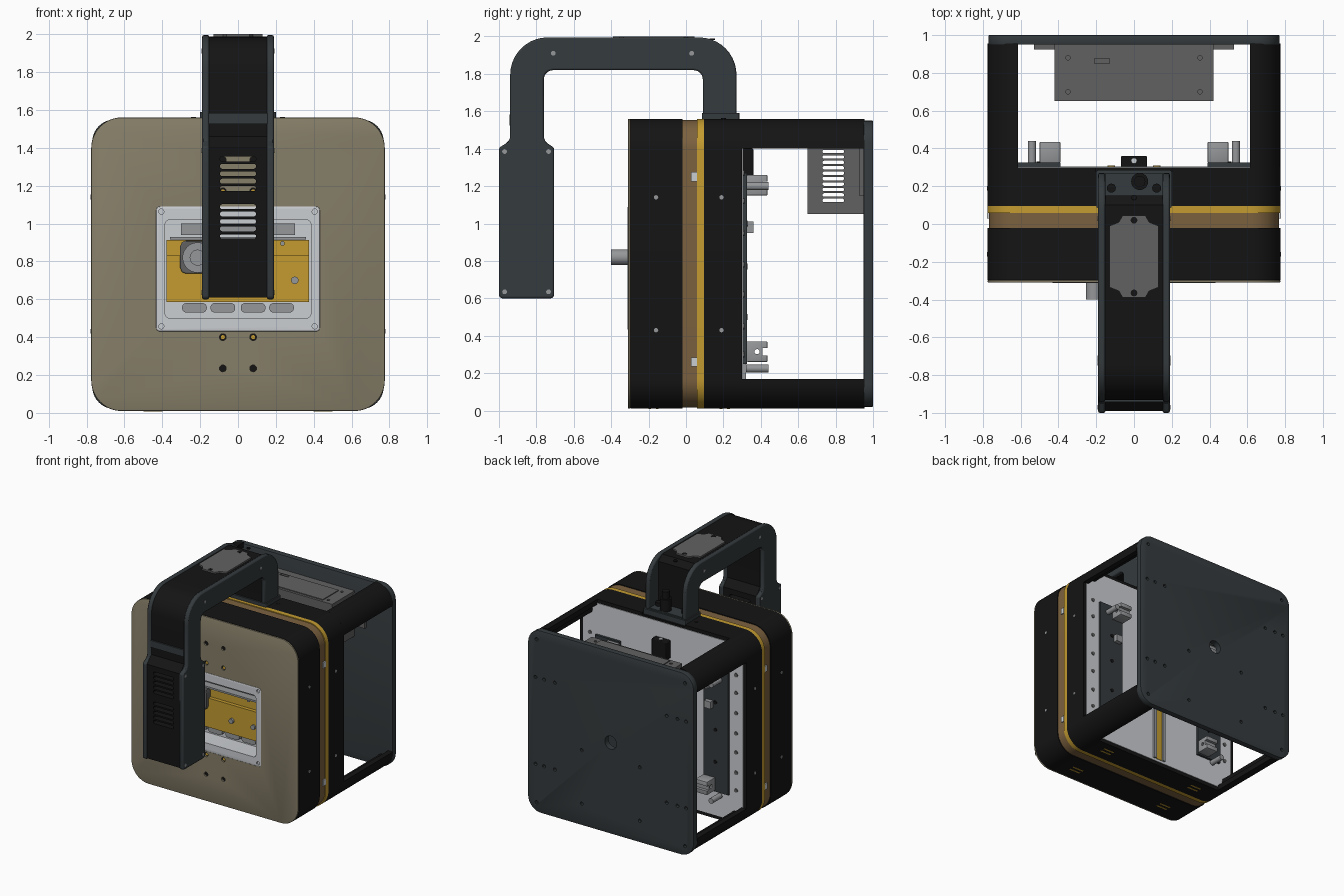
import bpy, bmesh
from math import sin, cos, pi, radians

if "Cube" in bpy.data.objects:
    bpy.data.objects.remove(bpy.data.objects["Cube"])

COL = dict(black=(.007, .007, .007), slate=(.035, .043, .047), tan=(.24, .21, .14), brown=(.2, .12, .05),
           yellow=(.55, .33, .03), grey=(.12, .12, .12), pale=(.6, .62, .65), steel=(.3, .31, .32))
MATS = {}
for k, c in COL.items():
    MATS[k] = bpy.data.materials.new(k)
    MATS[k].diffuse_color = (*c, 1)


def arc(u, v, r, a0, a1, n=10):
    return [(u + r * cos(radians(a0 + (a1 - a0) * i / n)), v + r * sin(radians(a0 + (a1 - a0) * i / n)))
            for i in range(n + 1)]


def rect(u0, u1, v0, v1, r=0, n=8):
    if r == 0:
        return [(u0, v0), (u1, v0), (u1, v1), (u0, v1)]
    return (arc(u1 - r, v1 - r, r, 0, 90, n) + arc(u0 + r, v1 - r, r, 90, 180, n)
            + arc(u0 + r, v0 + r, r, 180, 270, n) + arc(u1 - r, v0 + r, r, 270, 360, n))


def circ(u, v, r, n=20):
    return arc(u, v, r, 0, 360 * (n - 1) / n, n - 1)


def part(name, mat, axis, *prisms, bevel=0):
    """Object made of profiles (points, start, end) extruded along an axis."""
    put = {'x': lambda u, v, w: (w, u, v), 'y': lambda u, v, w: (u, w, v), 'z': lambda u, v, w: (u, v, w)}[axis]
    bm = bmesh.new()
    for pts, a, b in prisms:
        lo = [bm.verts.new(put(u, v, a)) for u, v in pts]
        hi = [bm.verts.new(put(u, v, b)) for u, v in pts]
        bm.faces.new(lo)
        bm.faces.new(hi)
        for i in range(len(pts)):
            j = (i + 1) % len(pts)
            bm.faces.new((lo[i], lo[j], hi[j], hi[i]))
    bmesh.ops.recalc_face_normals(bm, faces=bm.faces)
    me = bpy.data.meshes.new(name)
    bm.to_mesh(me)
    bm.free()
    ob = bpy.data.objects.new(name, me)
    bpy.context.collection.objects.link(ob)
    if mat:
        me.materials.append(MATS[mat])
    if bevel:
        m = ob.modifiers.new('bevel', 'BEVEL')
        m.width, m.segments, m.limit_method, m.angle_limit = bevel, 2, 'ANGLE', radians(50)
    return ob


def cut(ob, axis, *prisms):
    tool = part('cutter', None, axis, *prisms)
    m = ob.modifiers.new('cut', 'BOOLEAN')
    m.operation, m.object, m.solver = 'DIFFERENCE', tool, 'EXACT'
    bpy.context.view_layer.update()
    me = bpy.data.meshes.new_from_object(ob.evaluated_get(bpy.context.evaluated_depsgraph_get()))
    ob.modifiers.clear()
    ob.data = me
    bpy.data.objects.remove(tool)


S = (-1, 1)
body = rect(-.775, .775, .01, 1.56, .16, 12)
slim = rect(-.768, .768, .017, 1.553, .155, 12)
window = rect(-.432, .432, .43, 1.09, .02, 4)

# main body: stacked rounded layers
front_holes = [(circ(s * .08, z, .018, 16), -.4, -.27) for s in S for z in (.235, .4, 1.17, 1.335)]
plate = part('front_plate', 'tan', 'y', (body, -.31, -.297), bevel=.005)
cut(plate, 'y', (window, -.4, -.2), *front_holes)
shell = part('front_shell', 'black', 'y', (body, -.297, -.02))
cut(shell, 'y', (window, -.4, -.12))
part('brown_band', 'brown', 'y', (slim, -.02, .06))
part('yellow_band', 'yellow', 'y', (body, .058, .095))
rear = part('rear_shell', 'black', 'y', (body, .095, .3))
cut(rear, 'z', (rect(-.2, .2, .1, .4), 1.545, 1.7))
part('front_inserts', 'yellow', 'y', *[(circ(s * .08, z, .011, 12), -.3, -.299) for s in S for z in (.4, 1.17)])
part('band_latches', 'pale', 'x', *[(rect(.028, .058, z, z + .05), s * .74, s * .777) for s in S for z in (.235, 1.225)])
part('side_screws', 'steel', 'x', *[(circ(y, z, .012, 12), s * .77, s * .778)
                                    for s in S for y in (-.16, .19) for z in (.43, 1.14)])
part('bottom_vents', 'yellow', 'z', *[(rect(x, x + .1, y, y + .014), .008, .02)
                                      for x in (.4, -.5) for y in (-.2, -.16, .18, .22)])

# front window: tray, yellow mechanism, lens
tray = part('window_tray', 'pale', 'y', (window, -.312, -.12), bevel=.004)
cut(tray, 'y', (rect(-.385, .385, .5, 1.02, .025, 4), -.4, -.15),
    *[(circ(s * .405, z, .014, 12), -.4, -.3) for s in S for z in (.457, 1.063)])
part('tray_step', 'steel', 'y', (rect(-.3, .3, .94, 1.0), -.155, -.18), (rect(-.36, .36, .915, .93), -.155, -.23))
mech = part('mechanism_plate', 'yellow', 'y', (rect(-.378, .375, .585, .83), -.155, -.22),
            (rect(-.378, .375, .8, .912), -.155, -.19))
part('mechanism_knobs', 'steel', 'y', (circ(.235, .895, .012, 12), -.18, -.2), (circ(.1, .7, .02, 12), -.2, -.24),
     (circ(.3, .7, .02, 12), -.2, -.235))
part('retaining_clips', 'steel', 'y', *[(rect(x - .065, x + .065, .53, .58, .022, 4), -.155, -.19)
                                        for x in (-.23, -.08, .08, .23)])
part('lens_mount', 'grey', 'y', (rect(-.305, -.12, .735, .91, .03, 2), -.19, -.25), bevel=.006)
lens = part('lens', 'steel', 'y', (circ(-.213, .82, .08, 32), -.25, -.275), (circ(-.213, .82, .06, 32), -.27, -.32))
cut(lens, 'y', (circ(-.213, .82, .042, 32), -.4, -.29))
part('lens_glass', 'black', 'y', (circ(-.213, .82, .025, 24), -.28, -.3))

# rear chassis: inner plate, corner posts, back plate
inner = part('inner_plate', 'pale', 'y', (rect(-.745, .745, .04, 1.53, .13), .285, .305))
post = arc(.615, .615, .16, 0, 90) + [(.615, .73), (.65, .73), (.66, .66), (.73, .65), (.73, .615)]
part('corner_posts', 'black', 'y', *[([(sx * u, .785 + sz * v) for u, v in post], .3, .955) for sx in S for sz in S])
back = part('back_plate', 'slate', 'y', (rect(-.77, .77, .02, 1.55, .12, 10), .95, 1.0), bevel=.005)
spots = [(x, z) for x in (.52, .62, .7) for z in (.42, 1.15)] + [(.27, .2), (.27, .65), (.69, 1.47), (.69, .1)]
cut(back, 'y', (circ(0, .785, .055, 32), .9, 1.1), *[(circ(s * x, z, .014, 12), .975, 1.1) for x, z in spots for s in S])

# control box hung on the back plate, open-topped with side slots
box = part('control_box', 'grey', 'y', (rect(-.42, .42, 1.05, 1.43), .65, .95))
cut(box, 'z', (rect(-.395, .395, .67, .93), 1.07, 1.41))
cut(box, 'x', *[(rect(.73, .845, 1.115 + i * .029, 1.133 + i * .029, .008, 3), -.5, .5) for i in range(10)])
cut(box, 'z', (rect(-.21, -.13, .85, .88), 1.3, 1.5), *[(circ(s * .35, y, .012, 12), 1.3, 1.5) for s in S for y in (.7, .88)])
lid = part('control_box_lid', 'grey', 'z', (rect(-.32, .32, .67, .88), 1.425, 1.437))
cut(lid, 'z', (rect(-.21, -.13, .85, .875), 1.3, 1.5))
part('box_flanges', 'grey', 'y', *[(rect(*sorted((s * .42, s * .53)), 1.15, 1.41), .925, .95) for s in S])

# rear brackets and clamps
part('bracket_strips', 'slate', 'y', *[(rect(*sorted((s * .39, s * .62)), .25, 1.27), .305, .325) for s in S])
clamp = part('clamps', 'steel', 'y', *[(rect(*sorted((s * .39, s * .5)), z, z + .11), .325, .435)
                                     for s in S for z in (.26, 1.15)], bevel=.005)
cut(clamp, 'x', *[(rect(.41, .5, z + .035, z + .075), -1, 1) for z in (.26, 1.15)],
    *[(circ(.38, z + .055, .014, 12), -1, 1) for z in (.26, 1.15)])
part('clamp_pins', 'steel', 'y', *[(circ(s * .54, z, .022, 16), .32, .44) for s in S for z in (.225, 1.2)])
part('plate_bolts', 'grey', 'y', *[(circ(s * .68, z, .016, 12), .3, .312)
                                   for s in S for z in (.3, .45, .62, .78, .95, 1.12, 1.27)])
part('mid_stops', 'steel', 'x', *[(rect(.3, .36, .95, 1.01), s * .42, s * .48) for s in S])
part('strip_bolts', 'black', 'y', *[(circ(s * .5, z, .015, 12), .32, .33) for s in S for z in (.5, .77, 1.0)])
part('rear_slot', 'yellow', 'y', (rect(-.03, .03, .06, .55), .3, .309), (circ(-.12, .9, .02, 12), .3, .31),
     (circ(.12, .9, .02, 12), .3, .31))
part('rear_slot_rails', 'steel', 'y', *[(rect(s * .045 - .012, s * .045 + .012, .06, .55), .3, .32) for s in S])
conn = part('rear_connector', 'black', 'y', (rect(-.07, .07, 1.25, 1.4), .3, .36), bevel=.006)
part('connector_pin', 'pale', 'z', (circ(0, .335, .016, 12), 1.39, 1.41))

# overhead arm: side plates following one profile
top = 1.995
hook = ([(.27, 1.57)] + arc(.07, top - .2, .2, 0, 90) + arc(-.74, top - .2, .2, 90, 180)
        + [(-.94, 1.46), (-.952, 1.435), (-1, 1.405)] + arc(-.98, .62, .02, 180, 270, 4) + arc(-.725, .62, .02, 270, 360, 4)
        + [(-.705, 1.405), (-.75, 1.435), (-.76, 1.46)] + arc(-.71, 1.77, .05, 180, 90, 6) + arc(.04, 1.77, .05, 90, 0, 6)
        + [(.09, 1.57)])
part('arm_side_plates', 'slate', 'x', *[(hook, s * .152, s * .19) for s in S], bevel=.009)

# black arm core, stopping short at the rear leg to leave a channel
core = ([(.15, 1.57), (.15, top - .05), (.1, top - .008)] + arc(-.74, top - .2, .192, 90, 180)
        + [(-.932, 1.46), (-.99, 1.4), (-.99, .61), (-.715, .61), (-.715, 1.4), (-.768, 1.46)]
        + arc(-.71, 1.77, .058, 180, 90, 6) + arc(.04, 1.77, .058, 90, 0, 6) + [(.098, 1.57)])
arm = part('arm_core', 'black', 'x', (core, -.153, .153))
slots = [z0 + i * .039 for z0 in (.933, 1.185) for i in range(5)]
cut(arm, 'y', *[(rect(-.095, .095, z - .013, z + .013, .012, 4), -1.1, -.6) for z in slots if z < 1.1 or z < 1.35])
part('neck_band', 'slate', 'y', (rect(-.155, .155, 1.525, 1.583), -.943, -.9))
part('arm_top_panel', 'grey', 'z', ([(-.06, -.39), (.06, -.39), (.08, -.355), (.13, -.335), (.13, -.01), (.08, .01),
                                     (.06, .045), (-.06, .045), (-.08, .01), (-.13, -.01), (-.13, -.335), (-.08, -.355)],
                                    1.98, 2.0))
part('panel_screws', 'black', 'z', *[(circ(0, y, .018, 12), 1.99, 2.001) for y in (-.365, .02)], (circ(0, .14, .014, 12), 1.98, 1.99))
part('arm_side_screws', 'steel', 'x', *[(circ(y, z, .013, 12), s * .18, s * .192) for s in S for y, z in
                                        [(-.71, 1.91), (.03, 1.91), (-.97, 1.385), (-.735, 1.385), (-.97, .635), (-.735, .635)]])
# arm foot and cable gland in the rear channel
part('arm_foot', 'slate', 'z', (rect(-.2, .2, .085, .285, .01, 3), 1.54, 1.59), (rect(-.15, .15, .13, .27), 1.58, 1.6))
part('cable_gland', 'black', 'z', (circ(.03, .225, .045, 24), 1.59, 1.7), (circ(.03, .225, .03, 24), 1.69, 1.76))
part('foot_bolts', 'black', 'z', *[(circ(s * .12, .19, .024, 16), 1.59, 1.63) for s in S],
     *[(circ(s * .235, .2, .014, 12), 1.55, 1.563) for s in S])

# smooth curved faces, keep hard edges
for ob in bpy.context.collection.objects:
    ob.select_set(True)
bpy.context.view_layer.objects.active = plate
bpy.ops.object.shade_smooth_by_angle(angle=radians(30))

for m in bpy.data.materials:
    if m.users and not m.is_grease_pencil:
        m.use_nodes = True
        m.node_tree.nodes["Principled BSDF"].inputs["Base Color"].default_value = m.diffuse_color
